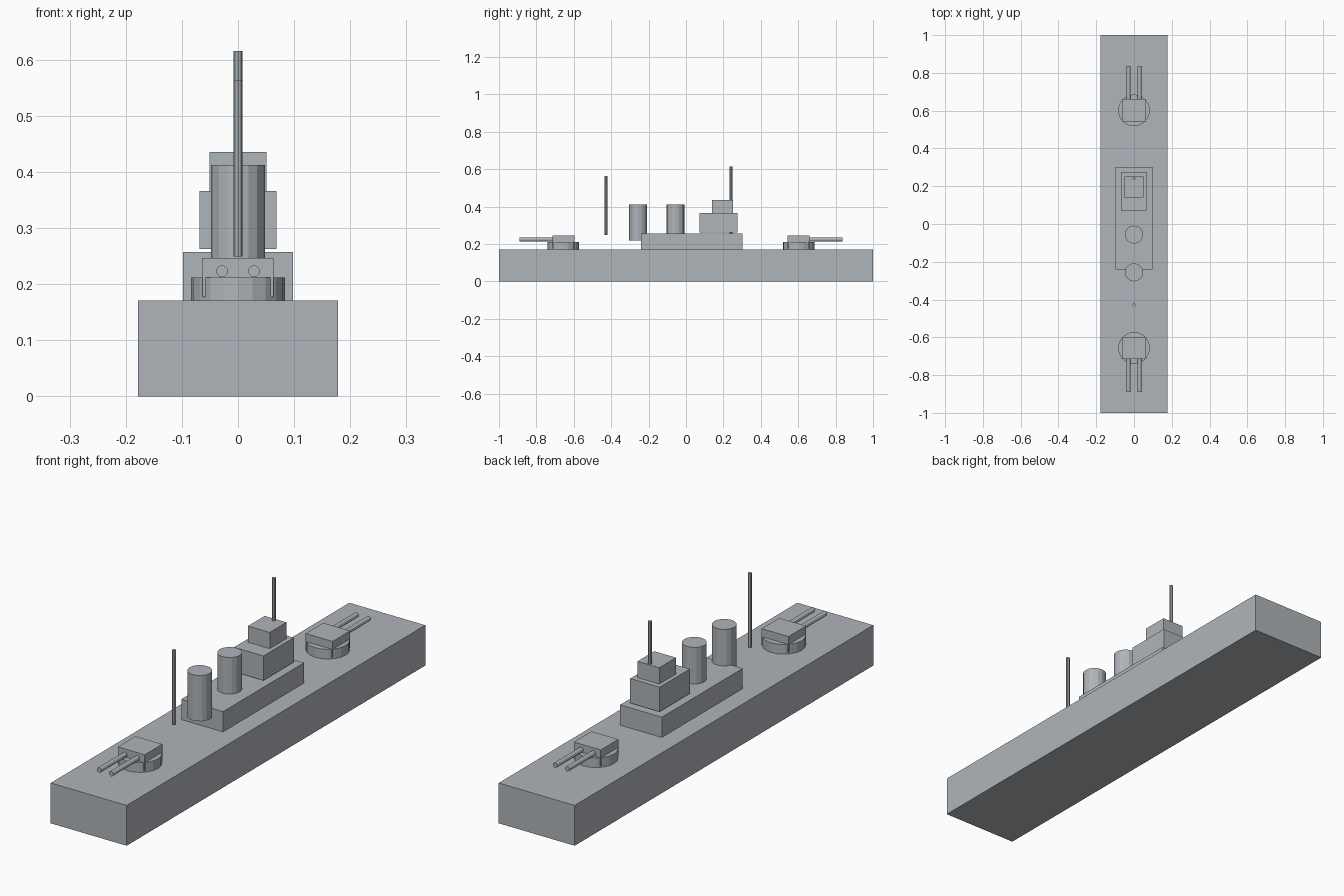
import bpy
from math import pi

if "Cube" in bpy.data.objects:
    bpy.data.objects.remove(bpy.data.objects["Cube"])

# Naval blue-grey paint
paint = bpy.data.materials.new("grey_paint")
paint.diffuse_color = (0.43, 0.46, 0.49, 1)
paint.use_nodes = True
paint.node_tree.nodes["Principled BSDF"].inputs["Base Color"].default_value = paint.diffuse_color


def finish(name):
    ob = bpy.context.object
    ob.name = name
    ob.data.materials.append(paint)
    return ob


def box(name, x_half, y0, y1, z0, z1):
    bpy.ops.mesh.primitive_cube_add(size=1, location=(0, (y0 + y1) / 2, (z0 + z1) / 2))
    ob = finish(name)
    ob.scale = (2 * x_half, y1 - y0, z1 - z0)
    bpy.ops.object.transform_apply(location=False, rotation=False, scale=True)


def cylinder(name, r, loc, depth, sides=16, rot=(0, 0, 0)):
    bpy.ops.mesh.primitive_cylinder_add(vertices=sides, radius=r, depth=depth,
                                        location=loc, rotation=rot)
    finish(name)


def upright(name, r, y, z0, z1, sides=16):
    cylinder(name, r, (0, y, (z0 + z1) / 2), z1 - z0, sides)


# Hull and stepped superstructure
box("hull", 0.178, -1, 1, 0, 0.171)
box("deckhouse", 0.098, -0.24, 0.302, 0.171, 0.257)
box("bridge", 0.069, 0.072, 0.275, 0.262, 0.366)
box("upper_bridge", 0.051, 0.14, 0.252, 0.366, 0.435)

# Funnels
upright("fore_funnel", 0.048, -0.056, 0.218, 0.412)
upright("aft_funnel", 0.048, -0.256, 0.218, 0.412)

# Masts
upright("fore_mast", 0.008, 0.241, 0.249, 0.615, 8)
upright("aft_mast", 0.008, -0.428, 0.249, 0.564, 8)

# Twin gun turrets, facing outwards
for label, y, d in (("fore", 0.602, 1), ("aft", -0.656, -1)):
    upright(label + "_turret_base", 0.084, y, 0.171, 0.212, 20)
    box(label + "_turret_house", 0.063, y - 0.059, y + 0.059, 0.177, 0.246)
    start, tip = y + d * 0.03, y + d * 0.234
    for side, x in (("left", -0.0285), ("right", 0.0285)):
        cylinder(f"{label}_gun_{side}", 0.0105, (x, (start + tip) / 2, 0.223),
                 abs(tip - start), 12, (pi / 2, 0, 0))
